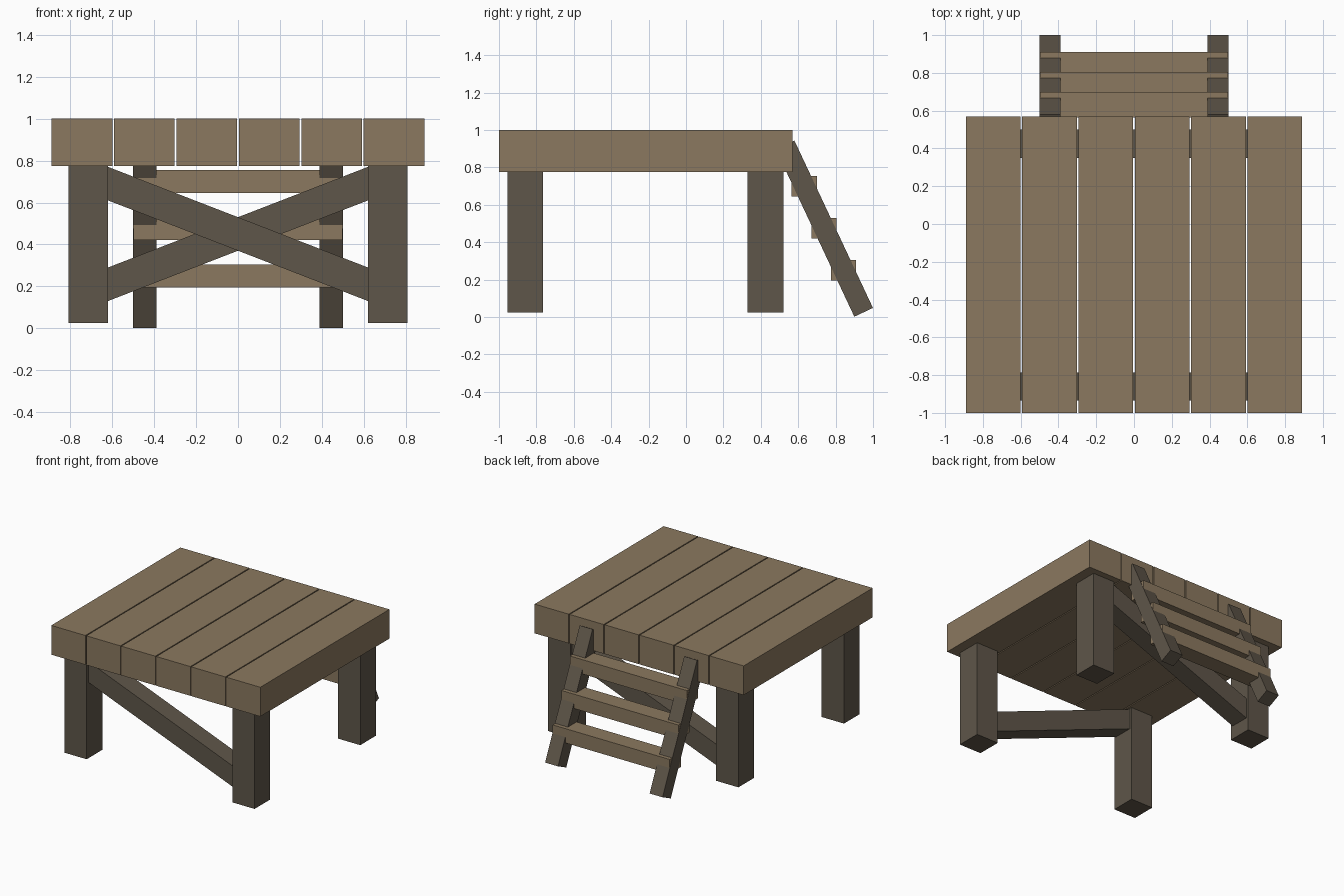
import bpy
import math
from mathutils import Vector

cube = bpy.data.objects.get("Cube")
if cube:
    bpy.data.objects.remove(cube, do_unlink=True)


def make_material(name, rgb):
    mat = bpy.data.materials.new(name)
    mat.use_nodes = True
    mat.diffuse_color = (*rgb, 1)
    mat.node_tree.nodes["Principled BSDF"].inputs["Base Color"].default_value = (*rgb, 1)
    return mat


plank_wood = make_material("light brown wood", (0.258, 0.190, 0.115))
beam_wood = make_material("dark grey brown wood", (0.114, 0.093, 0.067))


def prism(name, profile, axis, start, end, mat):
    """Extrude a 2D profile along x (profile is y, z) or y (profile is x, z)."""
    def place(p, depth):
        return (depth, p[0], p[1]) if axis == "x" else (p[0], depth, p[1])

    n = len(profile)
    verts = [place(p, d) for d in (start, end) for p in profile]
    faces = [tuple(reversed(range(n))), tuple(range(n, 2 * n))]
    faces += [(i, (i + 1) % n, n + (i + 1) % n, n + i) for i in range(n)]
    # Extruding along y mirrors the winding
    if axis == "y":
        faces = [tuple(reversed(f)) for f in faces]
    mesh = bpy.data.meshes.new(name)
    mesh.from_pydata(verts, [], faces)
    mesh.materials.append(mat)
    obj = bpy.data.objects.new(name, mesh)
    bpy.context.collection.objects.link(obj)
    return obj


def rect(u0, u1, v0, v1):
    return [(u0, v0), (u1, v0), (u1, v1), (u0, v1)]


# Deck planks
DECK_LOW, PITCH, GAP = 0.775, 0.298, 0.008
for i in range(6):
    x = (i - 2.5) * PITCH
    half = (PITCH - GAP) / 2
    prism(f"deck_plank_{i + 1}", rect(-1, 0.57, DECK_LOW, 1), "x", x - half, x + half, plank_wood)

# Legs, with one diagonal brace between each pair
LEG_IN, LEG_OUT = 0.62, 0.81
for end, y, slope in (("front", -0.86, -1), ("back", 0.425, 1)):
    for side, s in (("right", -1), ("left", 1)):
        x0, x1 = sorted((s * LEG_IN, s * LEG_OUT))
        prism(f"{end}_{side}_leg", rect(x0, x1, 0.025, DECK_LOW), "y", y - 0.095, y + 0.095, beam_wood)
    a, b = (0.21, 0.69) if slope > 0 else (0.69, 0.21)
    h = 0.08
    prism(f"{end}_brace", [(-LEG_IN, a - h), (LEG_IN, b - h), (LEG_IN, b + h), (-LEG_IN, a + h)],
          "y", y - 0.075, y + 0.075, beam_wood)

# Leaning ladder rails
foot = Vector((0.9, 0.002))
along = Vector((-0.42, 0.895))
across = Vector((along.y, -along.x)).normalized() * 0.11
profile = [foot, foot + across, foot + across + along, foot + along]
for side, x0 in (("right", -0.5), ("left", 0.39)):
    prism(f"ladder_{side}_rail", profile, "x", x0, x0 + 0.11, beam_wood)

# Ladder steps
for i in range(3):
    y, z = 0.775 - i * 0.105, 0.195 + i * 0.225
    prism(f"ladder_step_{i + 1}", rect(y, y + 0.135, z, z + 0.11), "x", -0.498, 0.498, plank_wood)
